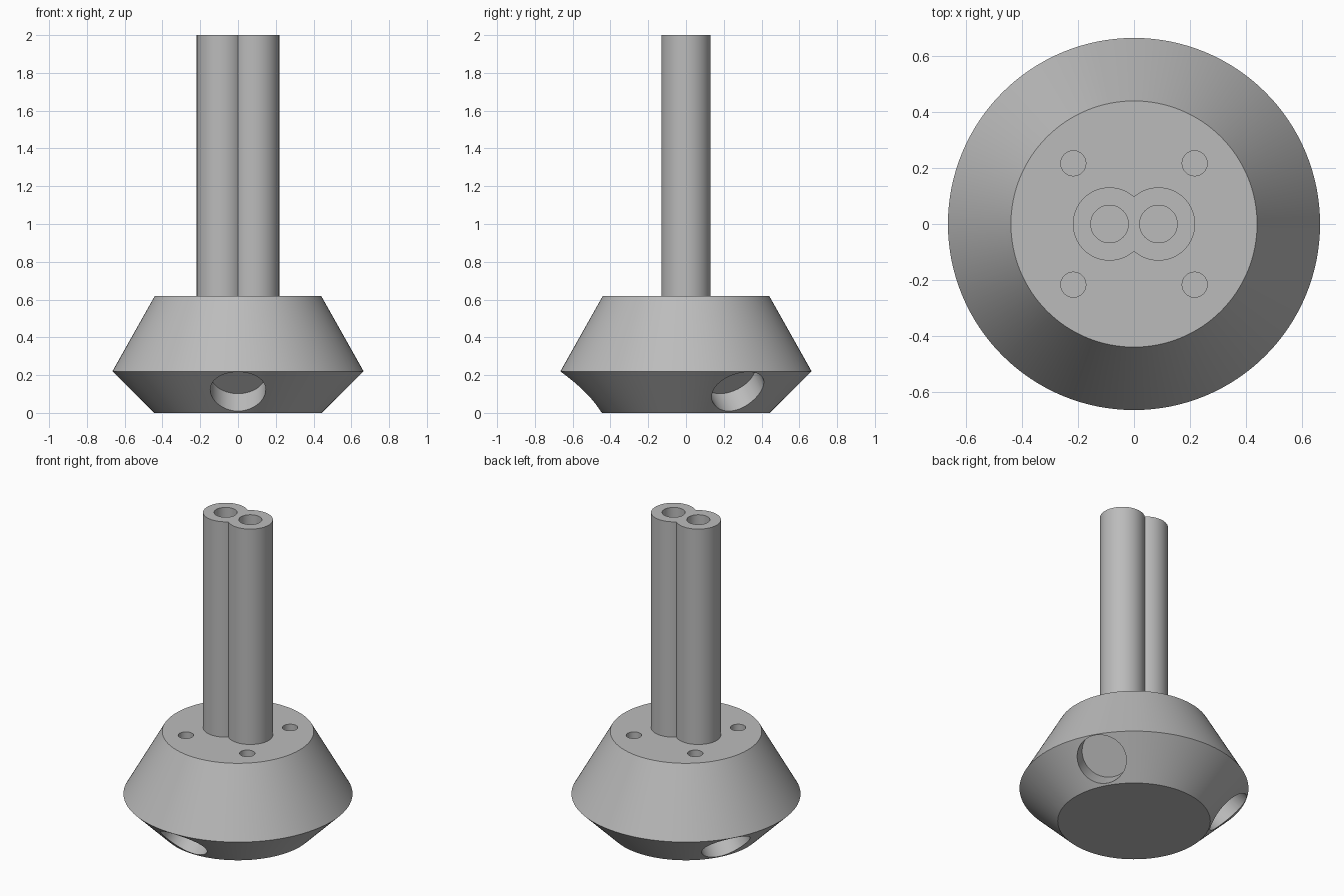
import bpy, bmesh, math
from mathutils import Matrix, Vector

cube = bpy.data.objects.get("Cube")
if cube:
    bpy.data.objects.remove(cube, do_unlink=True)

grey = bpy.data.materials.new("plain_grey")
grey.use_nodes = True
COLOUR = (0.5, 0.5, 0.5, 1)
grey.diffuse_color = COLOUR
grey.node_tree.nodes["Principled BSDF"].inputs["Base Color"].default_value = COLOUR


def make_object(name, bm):
    mesh = bpy.data.meshes.new(name)
    bmesh.ops.recalc_face_normals(bm, faces=bm.faces)
    bm.to_mesh(mesh)
    bm.free()
    mesh.materials.append(grey)
    obj = bpy.data.objects.new(name, mesh)
    bpy.context.collection.objects.link(obj)
    return obj


def lathe(name, profile, segments):
    """Closed solid from a (radius, height) profile turned around z."""
    bm = bmesh.new()
    rings = [[bm.verts.new((r * math.cos(t), r * math.sin(t), z))
              for t in (math.tau * i / segments for i in range(segments))]
             for r, z in profile]
    for low, high in zip(rings, rings[1:]):
        for i in range(segments):
            j = (i + 1) % segments
            bm.faces.new((low[i], low[j], high[j], high[i]))
    bm.faces.new(rings[0][::-1])
    bm.faces.new(rings[-1])
    return make_object(name, bm)


def rod(name, radius, start, end, segments=64):
    """Cylinder between two points."""
    start, end = Vector(start), Vector(end)
    axis = end - start
    turn = axis.to_track_quat("Z", "Y").to_matrix().to_4x4()
    bm = bmesh.new()
    bmesh.ops.create_cone(bm, cap_ends=True, segments=segments, radius1=radius,
                          radius2=radius, depth=axis.length,
                          matrix=Matrix.Translation((start + end) / 2) @ turn)
    return make_object(name, bm)


def combine(target, tool, operation):
    """Apply a boolean and drop the tool."""
    tool.hide_render = True
    mod = target.modifiers.new("cut", "BOOLEAN")
    mod.operation, mod.solver, mod.object = operation, "EXACT", tool
    bpy.context.view_layer.objects.active = target
    bpy.ops.object.modifier_apply(modifier=mod.name)
    bpy.data.objects.remove(tool, do_unlink=True)


TOP = 0.62

# Double-cone base
base = lathe("base", [(0.443, 0), (0.665, 0.22), (0.44, TOP)], 128)

# Three angled blind sockets square to the lower cone
for degrees in (-90, 30, 150):
    a = math.radians(degrees)
    mouth = Vector((0.556 * math.cos(a), 0.556 * math.sin(a), 0.114))
    out = Vector((math.cos(a), math.sin(a), -1)).normalized()
    combine(base, rod("socket_cutter", 0.147, mouth - out * 0.13, mouth + out * 0.2), "DIFFERENCE")

# Four screw holes in the top face
for x in (-0.217, 0.217):
    for y in (-0.217, 0.217):
        combine(base, rod("screw_cutter", 0.045, (x, y, TOP - 0.2), (x, y, TOP + 0.1), 32),
                "DIFFERENCE")

# Merged pair of upright tubes
OFFSET = 0.0875
tubes = rod("twin_tubes", 0.131, (-OFFSET, 0, TOP - 0.06), (-OFFSET, 0, 2))
combine(tubes, rod("second_tube", 0.131, (OFFSET, 0, TOP - 0.06), (OFFSET, 0, 2)), "UNION")
for x in (-OFFSET, OFFSET):
    combine(tubes, rod("bore_cutter", 0.067, (x, 0, TOP), (x, 0, 2.1)), "DIFFERENCE")

# Smooth walls with crisp rims
bpy.ops.object.select_all(action="DESELECT")
for obj in (base, tubes):
    obj.select_set(True)
bpy.context.view_layer.objects.active = base
bpy.ops.object.shade_smooth_by_angle(angle=math.radians(30))
